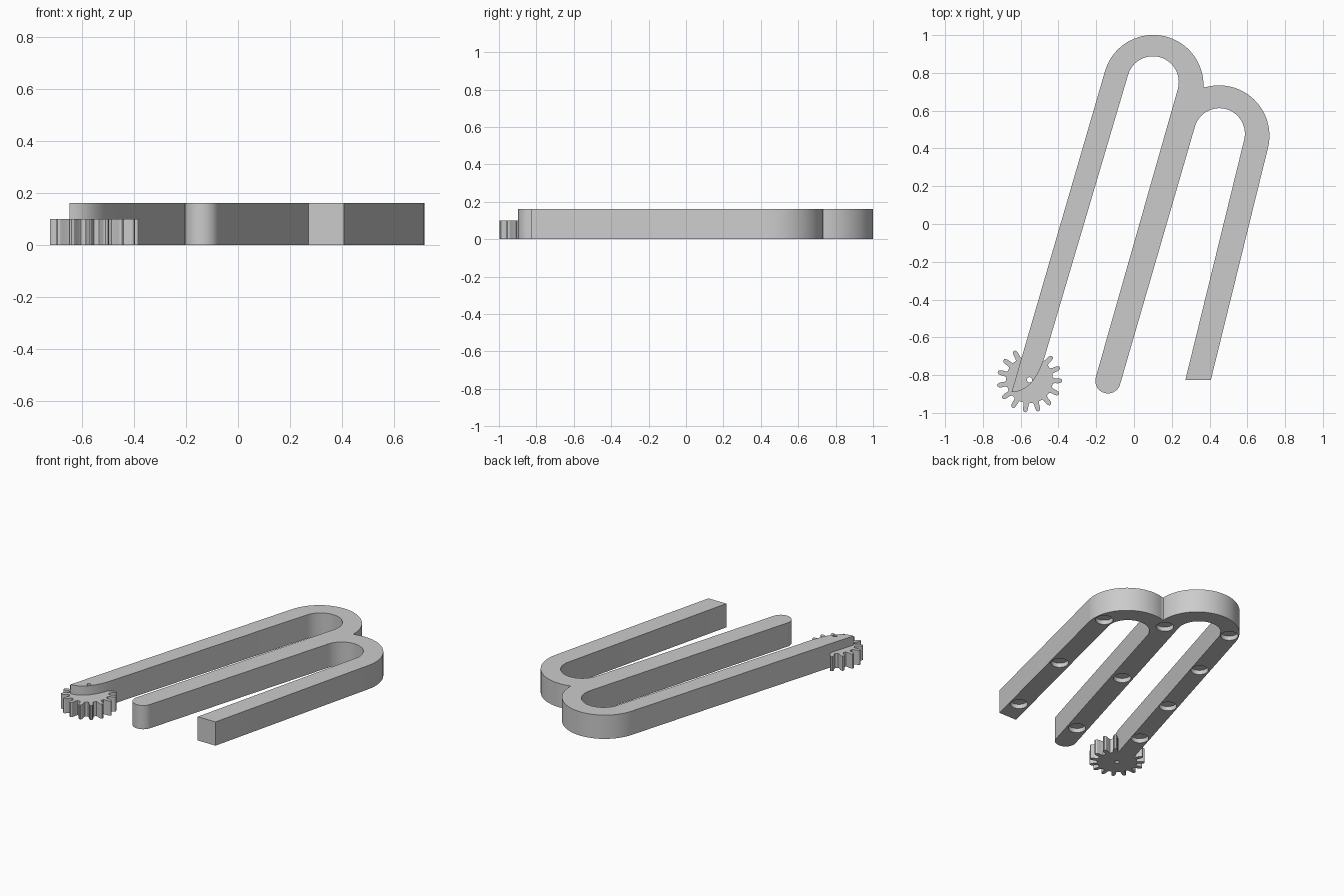
import bpy
import bmesh
from math import sin, cos, radians
from mathutils import Vector, Matrix
from mathutils.geometry import interpolate_bezier

if "Cube" in bpy.data.objects:
    bpy.data.objects.remove(bpy.data.objects["Cube"])

BAR_HEIGHT, GEAR_HEIGHT = 0.163, 0.1
HUB = (-0.553, -0.825)

grey = bpy.data.materials.new("light_grey")
grey.use_nodes = True
grey.diffuse_color = (0.6, 0.6, 0.6, 1)
grey.node_tree.nodes["Principled BSDF"].inputs["Base Color"].default_value = grey.diffuse_color


def arc(center, radius, start, end, steps=32):
    """Points along an arc, angles in degrees."""
    angles = [radians(start + (end - start) * i / steps) for i in range(steps + 1)]
    return [(center[0] + radius * cos(a), center[1] + radius * sin(a)) for a in angles]


def make_object(name, bm):
    bmesh.ops.recalc_face_normals(bm, faces=bm.faces)
    mesh = bpy.data.meshes.new(name)
    bm.to_mesh(mesh)
    bm.free()
    obj = bpy.data.objects.new(name, mesh)
    bpy.context.collection.objects.link(obj)
    mesh.materials.append(grey)
    return obj


def extrude_profile(name, points, height):
    bm = bmesh.new()
    face = bm.faces.new([bm.verts.new((x, y, 0)) for x, y in points])
    top = bmesh.ops.extrude_face_region(bm, geom=[face])["geom"]
    verts = [v for v in top if isinstance(v, bmesh.types.BMVert)]
    bmesh.ops.translate(bm, verts=verts, vec=(0, 0, height))
    return make_object(name, bm)


def add_cylinder(bm, center, radius, low, high):
    bmesh.ops.create_cone(bm, cap_ends=True, segments=32, radius1=radius, radius2=radius,
                          depth=high - low,
                          matrix=Matrix.Translation((*center, (low + high) / 2)))


def finish(obj, cutter):
    """Cut the holes, then smooth the curved walls."""
    mod = obj.modifiers.new("holes", "BOOLEAN")
    mod.operation, mod.solver, mod.object = "DIFFERENCE", "EXACT", cutter
    bpy.ops.object.select_all(action="DESELECT")
    obj.select_set(True)
    bpy.context.view_layer.objects.active = obj
    bpy.ops.object.modifier_apply(modifier=mod.name)
    bpy.ops.object.shade_smooth_by_angle(angle=radians(30))


# Serpentine bar: outer bends, square end, inner bends, rounded end, curved tip
tip = interpolate_bezier(Vector((-0.469, -0.69)), Vector((-0.505, -0.81)),
                         Vector((-0.56, -0.89)), Vector((-0.648, -0.89)), 16)
outline = (arc((0.102, 0.735), 0.266, 164, -2)
           + arc((0.45, 0.467), 0.267, 106, -13.5)
           + [(0.407, -0.825), (0.272, -0.825)]
           + arc((0.452, 0.478), 0.135, -13.5, 164.5)
           + arc((-0.138, -0.83), 0.067, -15.5, -195.5)
           + arc((0.1, 0.751), 0.137, -15.5, 163)
           + [(p.x, p.y) for p in tip])
bar = extrude_profile("serpentine_bar", outline, BAR_HEIGHT)

# Gear with slim rounded teeth
TEETH = 15
tooth = [(0.124, -7.5), (0.135, -5.5), (0.152, -5), (0.166, -3.8), (0.173, -1.5)]
tooth += [(r, -a) for r, a in reversed(tooth)]
gear_points = []
for i in range(TEETH):
    for r, a in tooth:
        t = radians(-2 + i * 360 / TEETH + a)
        gear_points.append((HUB[0] + r * cos(t), HUB[1] + r * sin(t)))
gear = extrude_profile("gear", gear_points, GEAR_HEIGHT)

# Round recesses under the bar and the shaft hole through bar and gear
recesses = [(0.652, 0.487), (0.52, -0.104), (0.384, -0.663),
            (0.306, 0.666), (0.098, 0.002), (-0.088, -0.66),
            (-0.076, 0.838), (-0.208, 0.39), (-0.348, -0.085), (-0.472, -0.506)]
bm = bmesh.new()
for spot in recesses:
    add_cylinder(bm, spot, 0.055, -0.05, 0.03)
add_cylinder(bm, HUB, 0.014, -0.1, 0.3)
cutter = make_object("hole_cutter", bm)
cutter.hide_render = True

finish(bar, cutter)
finish(gear, cutter)
bpy.data.objects.remove(cutter)
